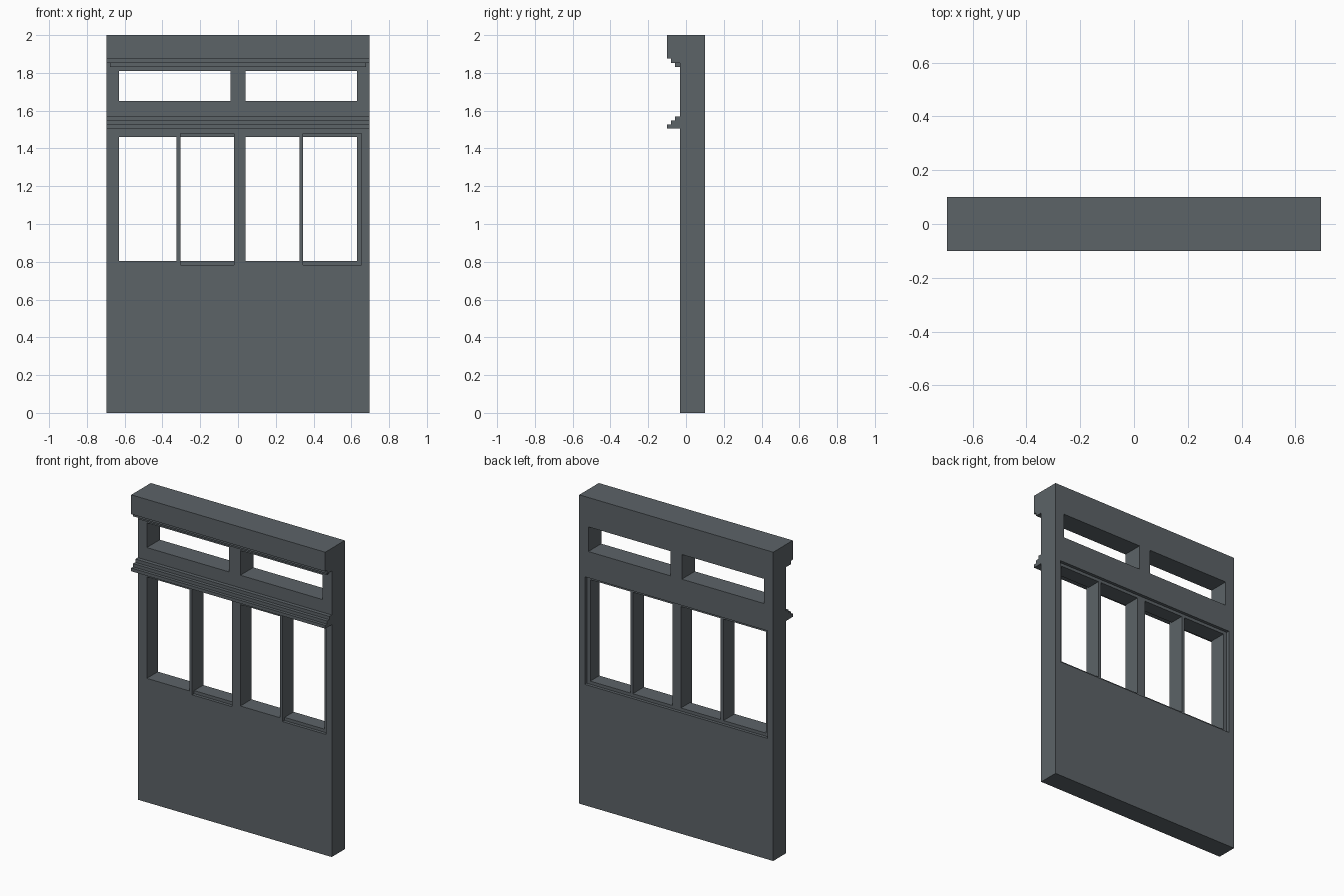
import bpy, bmesh

if "Cube" in bpy.data.objects:
    bpy.data.objects.remove(bpy.data.objects["Cube"])

mat = bpy.data.materials.new("slate grey")
mat.diffuse_color = (0.107, 0.125, 0.137, 1)
mat.use_nodes = True
mat.node_tree.nodes["Principled BSDF"].inputs["Base Color"].default_value = mat.diffuse_color

W = 0.695                 # half width
Y0, Y1 = -0.033, 0.1      # wall front and back
FR, BR = -0.013, 0.08     # depth of front and back rebates


def finish(name, bm):
    bmesh.ops.remove_doubles(bm, verts=bm.verts, dist=1e-5)
    bmesh.ops.recalc_face_normals(bm, faces=bm.faces)
    bmesh.ops.dissolve_limit(bm, angle_limit=0.01, verts=bm.verts, edges=bm.edges)
    me = bpy.data.meshes.new(name)
    bm.to_mesh(me)
    bm.free()
    me.materials.append(mat)
    ob = bpy.data.objects.new(name, me)
    bpy.context.collection.objects.link(ob)
    return ob


def carved_block(name, block, holes):
    """Box with box-shaped holes, built only from the exposed cell faces."""
    cuts = [sorted({round(v, 4) for b in [block] + holes for v in b[a]}) for a in range(3)]
    n = [len(c) - 1 for c in cuts]

    def solid(c):
        if any(i < 0 or i >= n[a] for a, i in enumerate(c)):
            return False
        m = [(cuts[a][i] + cuts[a][i + 1]) / 2 for a, i in enumerate(c)]
        return not any(all(h[a][0] < m[a] < h[a][1] for a in range(3)) for h in holes)

    bm = bmesh.new()
    for i in range(n[0]):
        for j in range(n[1]):
            for k in range(n[2]):
                c = (i, j, k)
                if not solid(c):
                    continue
                for a in range(3):
                    for s in (0, 1):
                        nb = list(c)
                        nb[a] += 2 * s - 1
                        if solid(nb):
                            continue
                        u, v = (a + 1) % 3, (a + 2) % 3
                        vs = []
                        for du, dv in ((0, 0), (1, 0), (1, 1), (0, 1)):
                            p = [0, 0, 0]
                            p[a] = cuts[a][c[a] + s]
                            p[u] = cuts[u][c[u] + du]
                            p[v] = cuts[v][c[v] + dv]
                            vs.append(bm.verts.new(p))
                        bm.faces.new(vs if s else vs[::-1])
    return finish(name, bm)


def moulding(name, profile, half):
    """Extrude a (y, z) profile along x."""
    bm = bmesh.new()
    f = bm.faces.new([bm.verts.new((-half, y, z)) for y, z in profile])
    r = bmesh.ops.extrude_face_region(bm, geom=[f])
    vs = [g for g in r["geom"] if isinstance(g, bmesh.types.BMVert)]
    bmesh.ops.translate(bm, verts=vs, vec=(2 * half, 0, 0))
    return finish(name, bm)


# Wall openings
through = (Y0, Y1)
holes = [((-0.63, -0.04), through, (1.65, 1.81)),      # transom lights
         ((0.04, 0.63), through, (1.65, 1.81))]
for x in ((-0.63, -0.325), (-0.305, -0.02), (0.04, 0.325), (0.343, 0.63)):
    holes.append((x, through, (0.803, 1.46)))          # sash openings
for x in ((-0.305, -0.02), (0.343, 0.655)):
    holes.append((x, (Y0, FR), (0.783, 1.48)))         # front rebates
holes.append(((-0.655, 0.655), (BR, Y1), (0.783, 1.48)))  # back rebate
carved_block("wall_panel", ((-W, W), (Y0, Y1), (0, 2)), holes)

# Stepped header along the top, with a shorter lowest strip
moulding("header", [(Y0, 2), (-0.1, 2), (-0.1, 1.875), (-0.08, 1.875),
                    (-0.08, 1.853), (Y0, 1.853)], W)
moulding("header_bottom_strip", [(Y0, 1.853), (-0.058, 1.853),
                                 (-0.058, 1.832), (Y0, 1.832)], 0.677)

# Stepped ledge between transom and main windows
moulding("ledge", [(Y0, 1.568), (-0.058, 1.568), (-0.058, 1.547), (-0.08, 1.547),
                   (-0.08, 1.526), (-0.1, 1.526), (-0.1, 1.505), (Y0, 1.505)], W)
